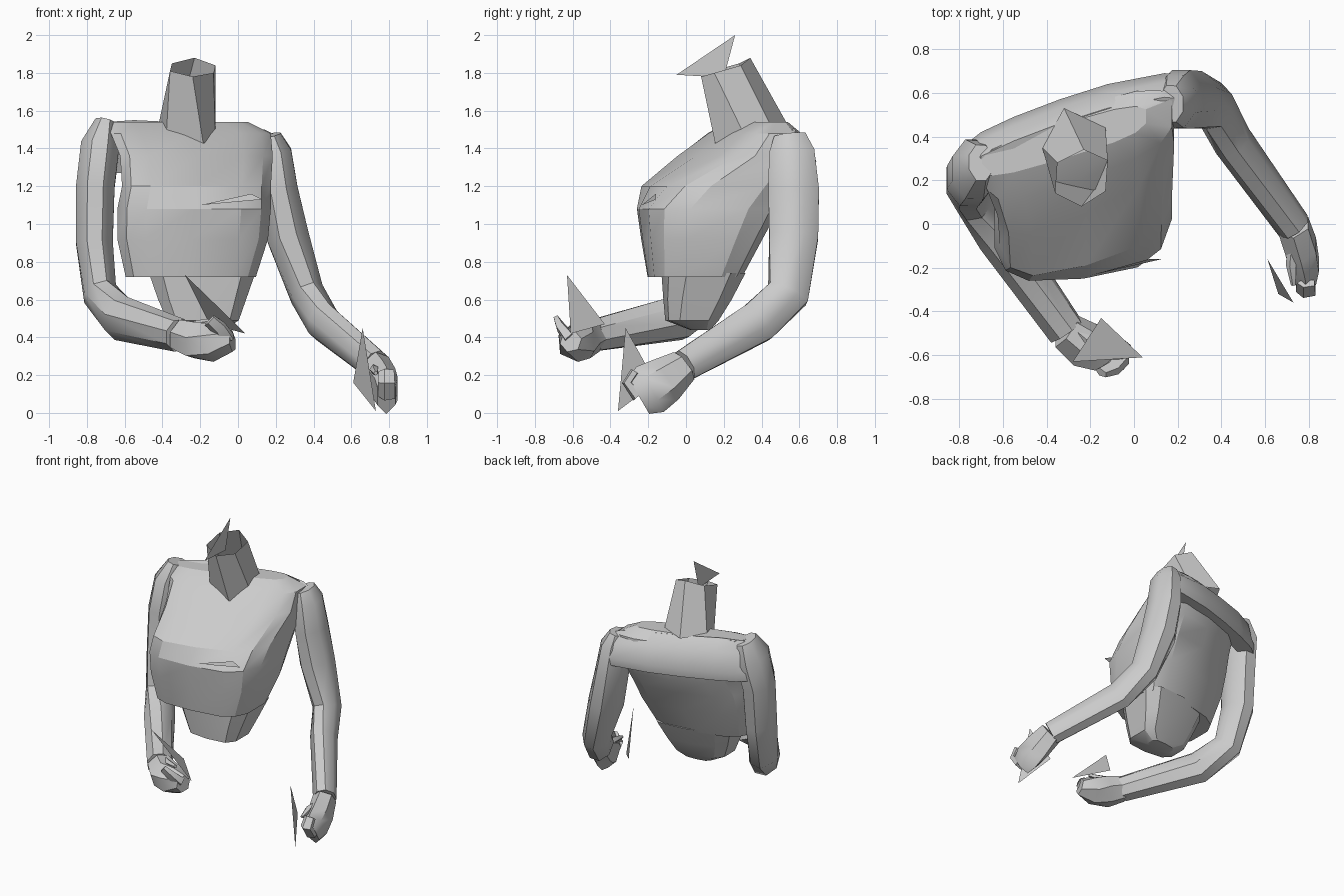
import bpy, bmesh, math
from mathutils import Vector

grey = bpy.data.materials.new("plain grey")
grey.diffuse_color = (0.6, 0.6, 0.6, 1)


def make(name, rings, caps=True, angle=25):
    """Loft a list of equally long point rings into one object."""
    bm = bmesh.new()
    loops = [[bm.verts.new(p) for p in r] for r in rings]
    n = len(rings[0])
    for a, b in zip(loops, loops[1:]):
        for i in range(n):
            j = (i + 1) % n
            bm.faces.new((a[i], a[j], b[j], b[i]))
    if caps:
        bm.faces.new(loops[0])
        bm.faces.new(loops[-1])
    bmesh.ops.recalc_face_normals(bm, faces=bm.faces)
    me = bpy.data.meshes.new(name)
    bm.to_mesh(me)
    bm.free()
    me.materials.append(grey)
    ob = bpy.data.objects.new(name, me)
    bpy.context.collection.objects.link(ob)
    bpy.ops.object.select_all(action='DESELECT')
    ob.select_set(True)
    bpy.context.view_layer.objects.active = ob
    bpy.ops.object.shade_smooth_by_angle(angle=math.radians(angle))
    return ob


def plate(name, pts):
    """Single flat shard."""
    me = bpy.data.meshes.new(name)
    me.from_pydata(pts, [], [tuple(range(len(pts)))])
    me.materials.append(grey)
    bpy.context.collection.objects.link(bpy.data.objects.new(name, me))


def power(v, p):
    return math.copysign(abs(v) ** p, v)


def section(z, x0, x1, yf, yb, sf, sb, n=14, p=0.6):
    """Rounded body section whose front and back lines slant by sf and sb."""
    cx, rx = (x0 + x1) / 2, (x1 - x0) / 2
    ring = []
    for i in range(n):
        a = 2 * math.pi * (i + 0.5) / n
        dx = rx * power(math.cos(a), p)
        f, b = yf + sf * dx, yb + sb * dx
        ring.append((cx + dx, (f + b) / 2 + (b - f) / 2 * power(math.sin(a), p), z))
    return ring


def tube(name, path, n=8, angle=40):
    """Limb along a path of (x, y, z, radius along x, other radius)."""
    pts, side = [Vector(p[:3]) for p in path], Vector((1, 0, 0))
    rings = []
    for i, p in enumerate(path):
        t = Vector()
        if i > 0:
            t += (pts[i] - pts[i - 1]).normalized()
        if i < len(path) - 1:
            t += (pts[i + 1] - pts[i]).normalized()
        t.normalize()
        a = (side - t * t.dot(side)).normalized()
        b = t.cross(a)
        rings.append([pts[i] + a * p[3] * math.cos(2 * math.pi * (k + .5) / n)
                      + b * p[4] * math.sin(2 * math.pi * (k + .5) / n) for k in range(n)])
    return make(name, rings, angle=angle)


# Chest, leaning back up to the shoulders
make("chest", [section(*s) for s in (
    (0.72, -0.60, 0.10, -0.20, 0.27, 0.08, 0.20),
    (0.92, -0.645, 0.165, -0.23, 0.37, 0.10, 0.22),
    (1.08, -0.645, 0.18, -0.25, 0.45, 0.12, 0.26),
    (1.20, -0.62, 0.18, -0.19, 0.52, 0.28, 0.28),
    (1.36, -0.63, 0.19, 0.05, 0.56, 0.45, 0.30),
    (1.48, -0.68, 0.18, 0.20, 0.54, 0.35, 0.30),
    (1.54, -0.70, 0.06, 0.30, 0.46, 0.30, 0.30))])

# Sloping yoke across the upper back: ridge, outer slope and lower edge per station
make("shoulder_yoke", [
    [(x, y - 0.11, top), (x, y - 0.04, top - 0.07), (x, y, 1.33),
     (x, y - 0.01, 1.27), (x, y - 0.13, 1.27), (x, y - 0.18, top - 0.02)]
    for x, y, top in ((-0.80, 0.34, 1.44), (-0.70, 0.42, 1.54), (-0.55, 0.49, 1.55),
                      (-0.34, 0.57, 1.54), (-0.12, 0.64, 1.53), (0.14, 0.69, 1.50),
                      (0.24, 0.68, 1.45))], angle=35)

# Waist below the chest hem
make("waist", [section(*s, n=10) for s in (
    (0.44, -0.27, -0.07, 0.02, 0.13, 0.0, 0.1),
    (0.49, -0.38, 0.01, -0.11, 0.17, 0.0, 0.15),
    (0.60, -0.43, 0.05, -0.12, 0.23, 0.0, 0.2),
    (0.74, -0.48, 0.10, -0.13, 0.30, 0.05, 0.2))])

# Open six-sided neck
make("neck", [
    [(-0.18, 0.16, 1.40), (-0.12, 0.30, 1.49), (-0.13, 0.44, 1.54),
     (-0.32, 0.53, 1.54), (-0.42, 0.35, 1.53), (-0.38, 0.21, 1.46)],
    [(-0.24, 0.08, 1.78), (-0.13, 0.15, 1.80), (-0.12, 0.29, 1.84),
     (-0.23, 0.34, 1.88), (-0.35, 0.28, 1.85), (-0.36, 0.14, 1.81)]], caps=False, angle=20)

# Arms
tube("left_arm", [
    (0.17, 0.55, 1.47, .06, .09), (0.19, 0.56, 1.38, .10, .13),
    (0.215, 0.57, 1.18, .11, .145), (0.265, 0.57, 0.93, .12, .14),
    (0.365, 0.54, 0.63, .095, .12), (0.45, 0.38, 0.48, .09, .12),
    (0.73, -0.01, 0.25, .08, .09)])
tube("right_arm", [
    (-0.70, 0.28, 1.54, .06, .09), (-0.73, 0.25, 1.41, .11, .15),
    (-0.755, 0.21, 1.20, .11, .14), (-0.76, 0.19, 0.90, .105, .135),
    (-0.73, 0.12, 0.63, .095, .125), (-0.62, -0.05, 0.50, .105, .125),
    (-0.31, -0.49, 0.41, .09, .09)])

# Fists with curled fingers and thumbs
tube("left_hand", [
    (0.73, -0.01, 0.25, .08, .09), (0.765, -0.11, 0.175, .08, .125),
    (0.785, -0.19, 0.125, .07, .14), (0.785, -0.25, 0.09, .055, .11)], 6)
tube("left_fingers", [
    (0.79, -0.25, 0.09, .05, .04), (0.79, -0.31, 0.16, .05, .03),
    (0.79, -0.27, 0.22, .045, .025)], 5)
tube("left_thumb", [
    (0.73, -0.10, 0.23, .03, .03), (0.72, -0.19, 0.23, .025, .025),
    (0.73, -0.28, 0.21, .012, .012)], 5)
tube("right_hand", [
    (-0.31, -0.49, 0.41, .09, .09), (-0.23, -0.55, 0.385, .11, .105),
    (-0.13, -0.58, 0.37, .11, .10), (-0.03, -0.61, 0.38, .06, .06)], 6)
tube("right_fingers", [
    (-0.06, -0.61, 0.39, .05, .04), (-0.10, -0.66, 0.45, .045, .03),
    (-0.15, -0.68, 0.49, .04, .02)], 5)
tube("right_thumb", [
    (-0.25, -0.50, 0.45, .03, .03), (-0.19, -0.55, 0.47, .025, .025),
    (-0.10, -0.60, 0.49, .012, .012)], 5)

# Loose flat shards at the neck, hands and chest
plate("neck_shard", [(-0.245, 0.26, 2.0), (-0.245, -0.05, 1.79), (-0.245, 0.20, 1.775)])
plate("left_hand_shard", [(0.66, -0.32, 0.45), (0.61, -0.16, 0.16), (0.73, -0.36, 0.01)])
plate("right_hand_shard", [(-0.28, -0.63, 0.73), (-0.15, -0.43, 0.47), (0.04, -0.61, 0.42)])
plate("chest_fold", [(-0.20, -0.235, 1.10), (0.13, -0.16, 1.13), (0.07, -0.16, 1.16)])
